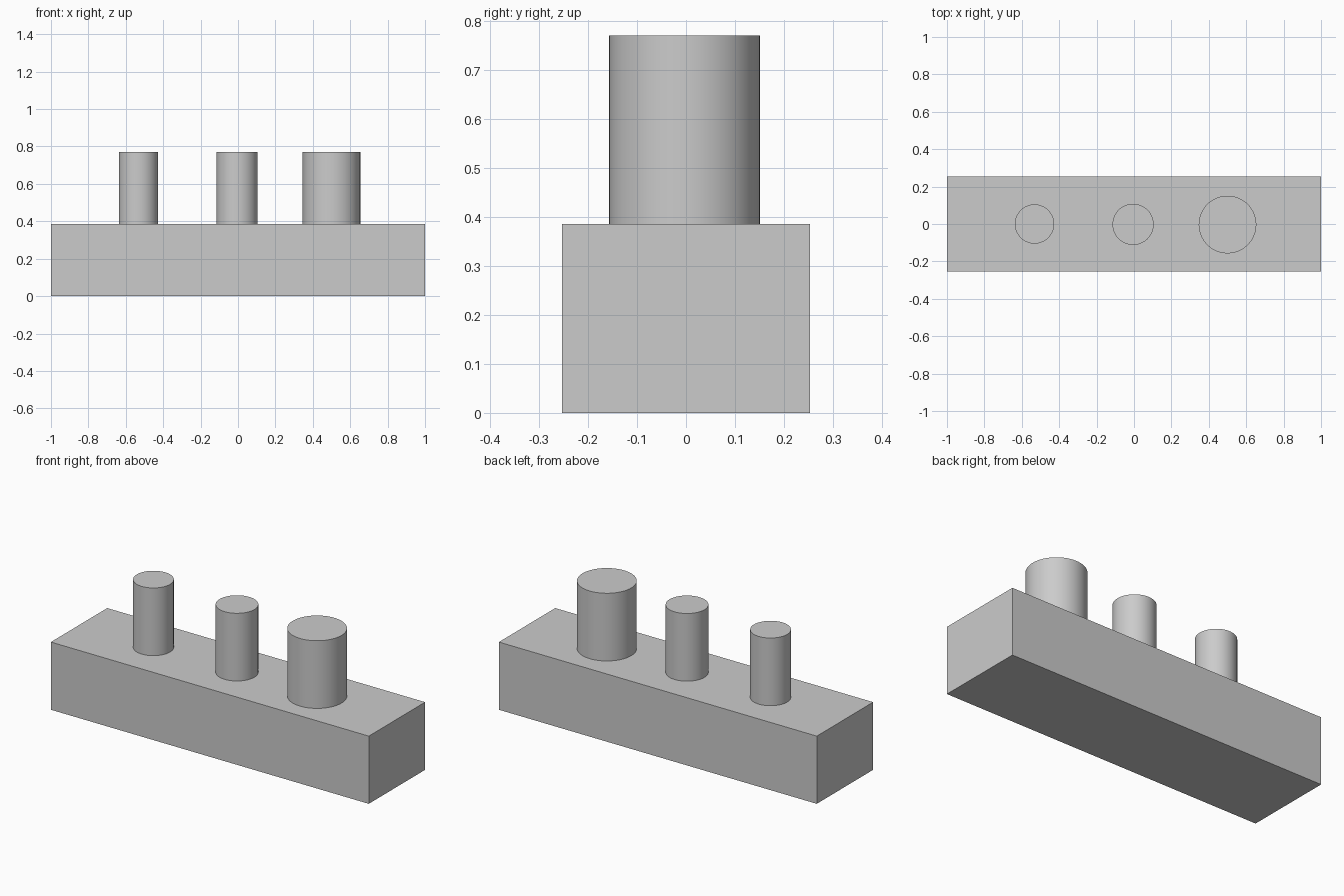
import bpy
import math

cube = bpy.data.objects.get("Cube")
if cube:
    bpy.data.objects.remove(cube, do_unlink=True)

BASE_HEIGHT, TOP = 0.385, 0.77
OVERLAP = 0.02

grey = bpy.data.materials.new("plain grey")
grey.use_nodes = True
colour = (0.6, 0.6, 0.6, 1)
grey.diffuse_color = colour
grey.node_tree.nodes["Principled BSDF"].inputs["Base Color"].default_value = colour


def finish(name):
    part = bpy.context.object
    part.name = name
    part.data.materials.append(grey)
    return part


# Rectangular base block
bpy.ops.mesh.primitive_cube_add(size=1, location=(0, 0, BASE_HEIGHT / 2))
block = finish("base_block")
block.scale = (2, 0.506, BASE_HEIGHT)
bpy.ops.object.transform_apply(location=False, rotation=False, scale=True)


# Round pegs, sunk slightly into the block
def peg(name, x, y, radius):
    bottom = BASE_HEIGHT - OVERLAP
    bpy.ops.mesh.primitive_cylinder_add(
        vertices=64, radius=radius, depth=TOP - bottom,
        location=(x, y, (TOP + bottom) / 2))
    finish(name)
    bpy.ops.object.shade_smooth_by_angle(angle=math.radians(30))


peg("right_peg", -0.532, 0, 0.105)
peg("middle_peg", -0.005, -0.002, 0.11)
peg("left_peg", 0.5, -0.003, 0.154)
